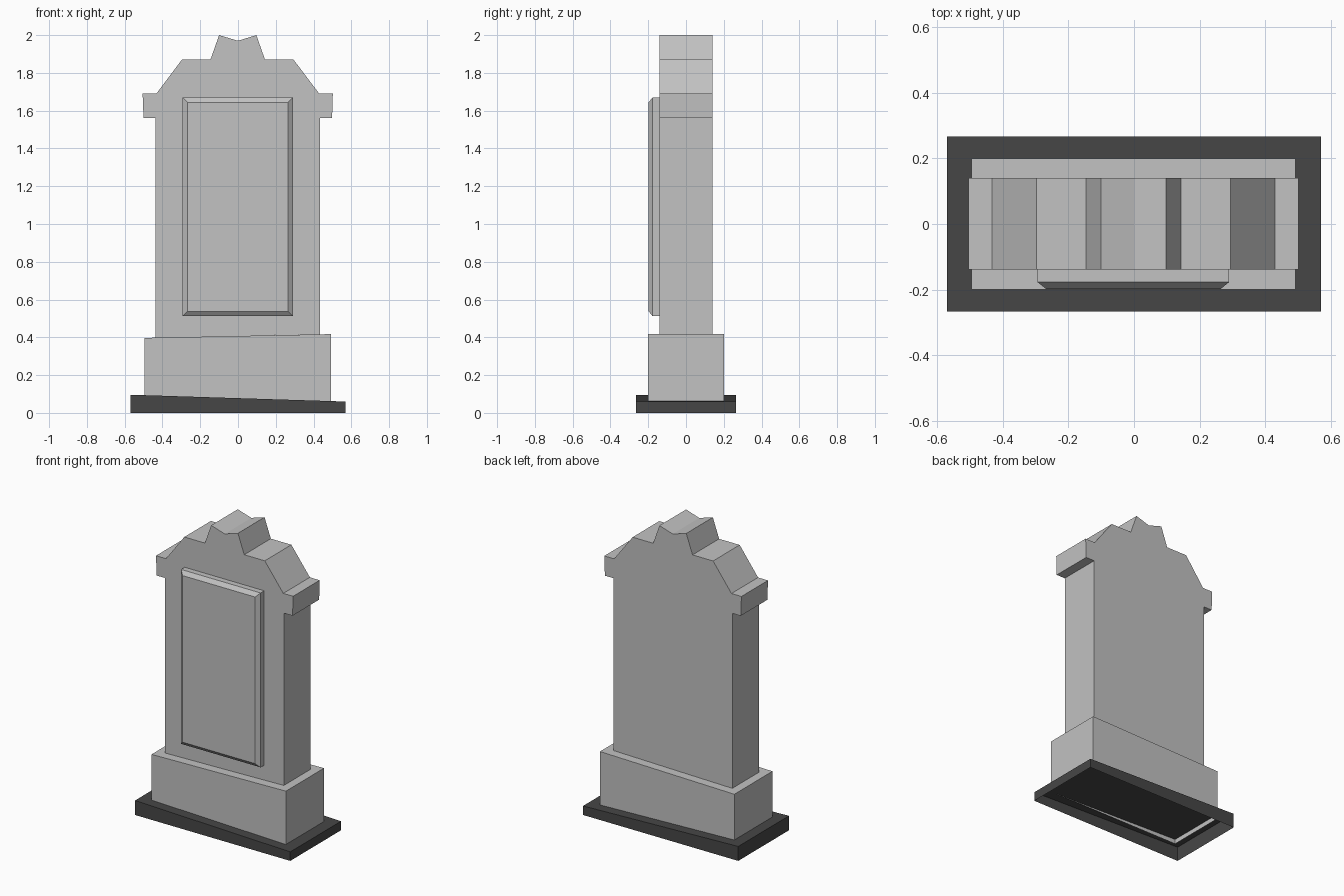
import bpy
import bmesh

cube = bpy.data.objects.get("Cube")
if cube:
    bpy.data.objects.remove(cube, do_unlink=True)


def make_material(name, value):
    mat = bpy.data.materials.new(name)
    mat.use_nodes = True
    color = (value, value, value, 1)
    mat.diffuse_color = color
    mat.node_tree.nodes["Principled BSDF"].inputs["Base Color"].default_value = color
    return mat


stone = make_material("pale grey stone", 0.54)
dark_stone = make_material("dark grey stone", 0.062)


def finish(name, bm, mat):
    mesh = bpy.data.meshes.new(name)
    bm.to_mesh(mesh)
    bm.free()
    mesh.materials.append(mat)
    obj = bpy.data.objects.new(name, mesh)
    bpy.context.collection.objects.link(obj)
    return obj


def extrude_profile(name, points, y_front, y_back, mat):
    """Extrude an x-z outline along y into a closed solid."""
    bm = bmesh.new()
    front = bm.faces.new([bm.verts.new((x, y_front, z)) for x, z in points])
    result = bmesh.ops.extrude_face_region(bm, geom=[front], use_keep_orig=True)
    moved = [v for v in result["geom"] if isinstance(v, bmesh.types.BMVert)]
    bmesh.ops.translate(bm, verts=moved, vec=(0, y_back - y_front, 0))
    bmesh.ops.recalc_face_normals(bm, faces=bm.faces)
    return finish(name, bm, mat)


def open_block(name, x0, x1, half_depth, bottom, top_left, top_right, mat):
    """Block with a tilted top and no underside."""
    bm = bmesh.new()
    corners = [(x0, -half_depth, top_left), (x1, -half_depth, top_right),
               (x1, half_depth, top_right), (x0, half_depth, top_left)]
    low = [bm.verts.new((x, y, bottom)) for x, y, z in corners]
    high = [bm.verts.new(c) for c in corners]
    bm.faces.new(high)
    for i in range(4):
        j = (i + 1) % 4
        bm.faces.new((low[i], low[j], high[j], high[i]))
    return finish(name, bm, mat)


# Hollow ground slab and the plinth sunk into it
open_block("ground_slab", -0.57, 0.57, 0.266, 0, 0.096, 0.06, dark_stone)
open_block("plinth", -0.495, 0.492, 0.2, 0.063, 0.397, 0.417, stone)

# Upright stone with shoulders, sloped gable and notched crest
outline = [(-0.438, 0.398), (0.434, 0.416), (0.434, 1.56), (0.498, 1.56),
           (0.502, 1.69), (0.43, 1.69), (0.294, 1.87), (0.143, 1.87),
           (0.097, 2.0), (0, 1.97), (-0.1, 2.0), (-0.146, 1.87),
           (-0.297, 1.87), (-0.432, 1.69), (-0.505, 1.69), (-0.5, 1.56),
           (-0.438, 1.56)]
extrude_profile("headstone", outline, -0.139, 0.14, stone)

# Raised panel with a chamfered front edge
left, right, low, high = -0.294, 0.29, 0.512, 1.67
edge = 0.026
bm = bmesh.new()
rings = []
for y, inset in ((-0.139, 0), (-0.177, 0), (-0.198, edge)):
    rings.append([bm.verts.new(p) for p in (
        (left + inset, y, low + inset), (right - inset, y, low + inset),
        (right - inset, y, high - inset), (left + inset, y, high - inset))])
for back, front in zip(rings, rings[1:]):
    for i in range(4):
        j = (i + 1) % 4
        bm.faces.new((back[i], back[j], front[j], front[i]))
bm.faces.new(rings[-1])
finish("front_panel", bm, stone)
